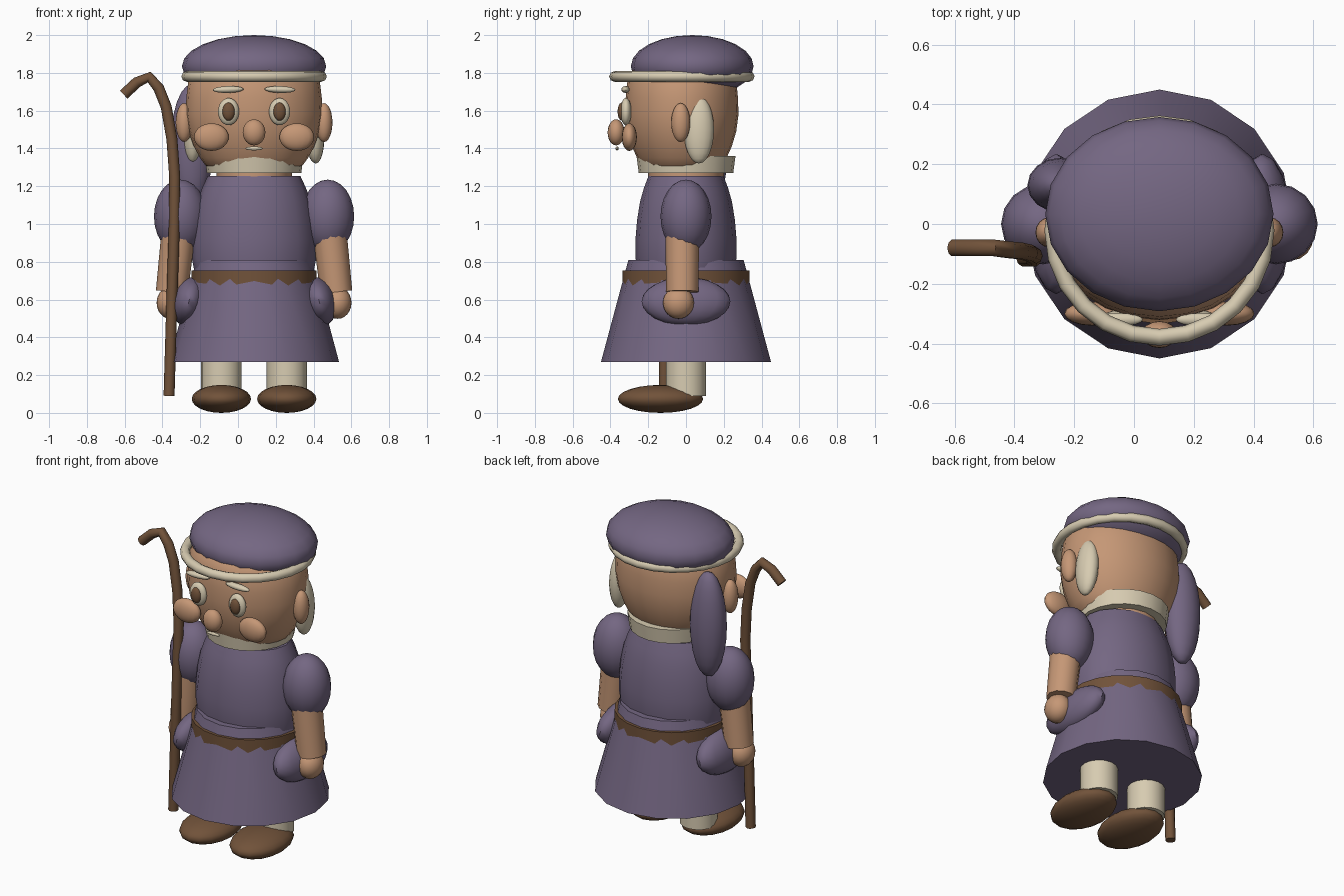
import bpy, bmesh, math
from mathutils import Vector, Matrix

cube = bpy.data.objects.get("Cube")
if cube:
    bpy.data.objects.remove(cube, do_unlink=True)

CX = 0.085  # body centre line


def material(name, rgb):
    m = bpy.data.materials.new(name)
    m.use_nodes = True
    m.diffuse_color = (*rgb, 1)
    m.node_tree.nodes["Principled BSDF"].inputs["Base Color"].default_value = (*rgb, 1)
    return m


PURPLE = material("dusty purple", (0.175, 0.135, 0.225))
SKIN = material("warm skin", (0.56, 0.31, 0.18))
CREAM = material("cream", (0.68, 0.60, 0.44))
BROWN = material("leather brown", (0.165, 0.085, 0.042))


def finish(name, bm, mat, angle=50):
    bmesh.ops.recalc_face_normals(bm, faces=bm.faces)
    mesh = bpy.data.meshes.new(name)
    bm.to_mesh(mesh)
    bm.free()
    mesh.materials.append(mat)
    ob = bpy.data.objects.new(name, mesh)
    bpy.context.collection.objects.link(ob)
    bpy.ops.object.select_all(action='DESELECT')
    bpy.context.view_layer.objects.active = ob
    ob.select_set(True)
    bpy.ops.object.shade_smooth_by_angle(angle=math.radians(angle))
    return ob


def ball(name, mat, loc, size, tilt=0, seg=16):
    """Ellipsoid with half sizes, tilted about the y axis."""
    bm = bmesh.new()
    bmesh.ops.create_uvsphere(bm, u_segments=seg, v_segments=12, radius=1)
    bm.transform(Matrix.Translation(loc) @ Matrix.Rotation(tilt, 4, 'Y') @ Matrix.Diagonal((*size, 1)))
    return finish(name, bm, mat)


def lathe(name, mat, profile, x=CX, y=0, sx=1, sy=1, seg=16):
    """Closed turned shape from (radius, height) pairs, bottom to top."""
    bm = bmesh.new()
    rings = []
    for r, z in profile:
        turns = [math.tau * i / seg for i in range(seg)]
        rings.append([bm.verts.new((x + sx * r * math.sin(a), y + sy * r * math.cos(a), z)) for a in turns])
    for a, b in zip(rings, rings[1:]):
        for i in range(seg):
            j = (i + 1) % seg
            bm.faces.new((a[i], a[j], b[j], b[i]))
    bm.faces.new(rings[0])
    bm.faces.new(rings[-1])
    return finish(name, bm, mat)


def tube(name, mat, points, radii, seg=10):
    """Capped tube along a path lying close to the xz plane."""
    bm = bmesh.new()
    pts = [Vector(p) for p in points]
    rings = []
    for k, p in enumerate(pts):
        d = (pts[min(k + 1, len(pts) - 1)] - pts[max(k - 1, 0)]).normalized()
        u = d.cross(Vector((0, 1, 0))).normalized()
        v = d.cross(u)
        rings.append([bm.verts.new(p + radii[k] * (u * math.cos(t) + v * math.sin(t)))
                      for t in (math.tau * i / seg for i in range(seg))])
    for a, b in zip(rings, rings[1:]):
        for i in range(seg):
            j = (i + 1) % seg
            bm.faces.new((a[i], a[j], b[j], b[i]))
    bm.faces.new(rings[0])
    bm.faces.new(rings[-1])
    return finish(name, bm, mat)


# Robe, belt and collar
lathe("skirt", PURPLE, [(0.45, 0.27), (0.305, 0.81)])
lathe("belt", BROWN, [(0.335, 0.66), (0.335, 0.755)], seg=22)
lathe("torso", PURPLE, [(0.31, 0.72), (0.33, 0.82), (0.33, 0.92), (0.32, 1.02),
                        (0.3, 1.12), (0.275, 1.19), (0.245, 1.255)], sy=0.81)
lathe("neck", SKIN, [(0.2, 1.2), (0.2, 1.35)])
lathe("collar", CREAM, [(0.25, 1.27), (0.262, 1.36)], seg=20)

# Head
lathe("head", SKIN, [(0.58, 1.28), (0.71, 1.31), (0.79, 1.35), (0.88, 1.41), (0.96, 1.49), (1, 1.58),
                     (0.99, 1.67), (0.96, 1.76), (0.85, 1.83), (0.55, 1.88)],
      y=-0.022, sx=0.362, sy=0.3, seg=24)
ball("nose", SKIN, (CX, -0.37, 1.485), (0.06, 0.045, 0.069))
ball("mouth", CREAM, (CX, -0.365, 1.4), (0.047, 0.009, 0.01))

# Hat, hat band and hanging tail
ball("hat", PURPLE, (CX, 0.033, 1.835), (0.382, 0.325, 0.165), seg=20)
bm = bmesh.new()
SEG, TUBE = 24, 8
band = [[bm.verts.new((CX + (0.357 + 0.028 * math.cos(t)) * math.sin(a),
                       -0.022 + (0.357 + 0.028 * math.cos(t)) * math.cos(a),
                       1.781 + 0.028 * math.sin(t)))
         for t in (math.tau * j / TUBE for j in range(TUBE))]
        for a in (math.tau * i / SEG for i in range(SEG))]
for i in range(SEG):
    for j in range(TUBE):
        a, b, k = band[i], band[(i + 1) % SEG], (j + 1) % TUBE
        bm.faces.new((a[j], b[j], b[k], a[k]))
finish("hat_band", bm, CREAM)
ball("hat_tail", PURPLE, (-0.245, 0.13, 1.415), (0.112, 0.092, 0.325))

# Paired parts
for side, s in (("left", 1), ("right", -1)):
    def at(x, y, z):
        return (CX + s * x, y, z)

    ball(side + "_eye", CREAM, at(0.135, -0.318, 1.595), (0.056, 0.03, 0.072))
    ball(side + "_iris", BROWN, at(0.135, -0.34, 1.595), (0.033, 0.022, 0.048))
    ball(side + "_eyebrow", CREAM, at(0.137, -0.32, 1.712), (0.082, 0.022, 0.018), s * 0.03)
    ball(side + "_cheek", SKIN, at(0.226, -0.3, 1.46), (0.092, 0.04, 0.073))
    ball(side + "_ear", SKIN, at(0.37, -0.028, 1.537), (0.045, 0.05, 0.103))
    ball(side + "_sideburn", CREAM, at(0.318, 0.068, 1.5), (0.055, 0.08, 0.18), -s * 0.05)

    ball(side + "_sleeve", PURPLE, at(0.39, 0, 1.04), (0.14, 0.135, 0.195))
    tube(side + "_forearm", SKIN, [at(0.4, -0.02, 0.96), at(0.435, -0.02, 0.64)], [0.09, 0.085], 12)
    ball(side + "_hand", SKIN, at(0.443, -0.04, 0.583), (0.073, 0.082, 0.085))
    ball(side + "_pocket", PURPLE, at(0.345, 0, 0.59), (0.09, 0.235, 0.13), -s * 0.25)

    lathe(side + "_leg", CREAM, [(0.107, 0.09), (0.107, 0.32)], x=CX + s * 0.173)
    ball(side + "_shoe", BROWN, at(0.173, -0.135, 0.074), (0.157, 0.226, 0.074))

# Crooked staff
path = [(-0.365, 0.09), (-0.35, 0.6), (-0.337, 1.0), (-0.335, 1.25), (-0.35, 1.45),
        (-0.38, 1.62), (-0.42, 1.72), (-0.47, 1.778), (-0.535, 1.75), (-0.605, 1.685)]
tube("staff", BROWN, [(x, -0.115 + 0.04 * max(0, z - 1.0) if x > -0.45 else -0.08, z) for x, z in path],
     [0.029] * len(path))
